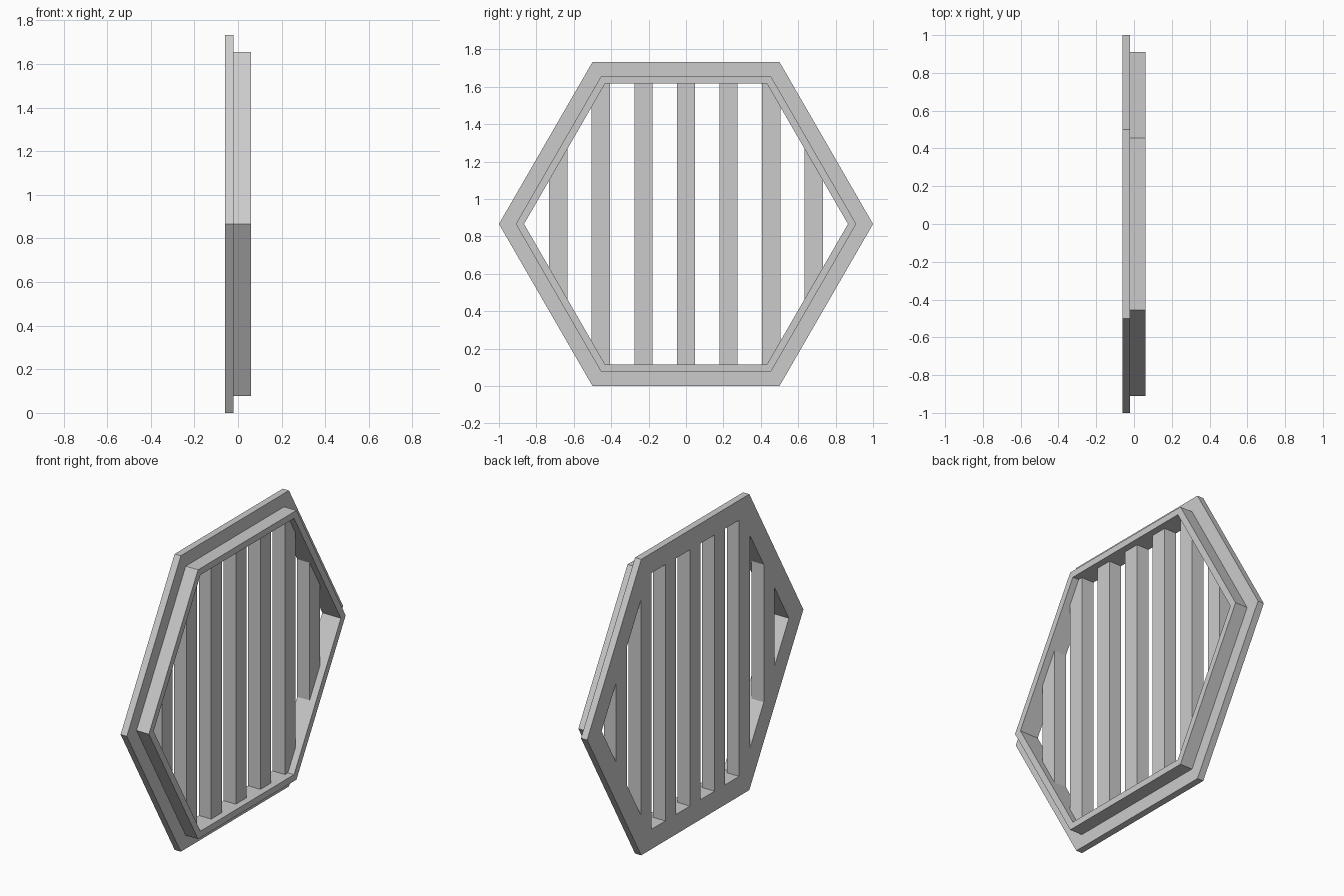
import bpy
import bmesh
from math import sin, cos, pi, sqrt

if "Cube" in bpy.data.objects:
    bpy.data.objects.remove(bpy.data.objects["Cube"], do_unlink=True)

OUTER, RIM, INNER = 1.0, 0.91, 0.866        # hexagon corner radii
BACK, STEP, FRONT = -0.06, -0.02, 0.06      # depths along x
BAR_FRONT = 0.02
MID = OUTER * sqrt(3) / 2                   # height of the centre

grey = bpy.data.materials.new("plain grey")
grey.use_nodes = True
colour = (0.6, 0.6, 0.6, 1)
grey.diffuse_color = colour
grey.node_tree.nodes["Principled BSDF"].inputs["Base Color"].default_value = colour


def finish(name, bm):
    bmesh.ops.recalc_face_normals(bm, faces=bm.faces)
    mesh = bpy.data.meshes.new(name)
    bm.to_mesh(mesh)
    bm.free()
    mesh.materials.append(grey)
    obj = bpy.data.objects.new(name, mesh)
    bpy.context.collection.objects.link(obj)


def hex_frame(name, profile):
    """Sweep a closed (radius, x) profile around a six-sided ring."""
    bm = bmesh.new()
    rings = [[bm.verts.new((x, r * cos(k * pi / 3), MID + r * sin(k * pi / 3)))
              for r, x in profile] for k in range(6)]
    n = len(profile)
    for k in range(6):
        a, b = rings[k], rings[(k + 1) % 6]
        for i in range(n):
            j = (i + 1) % n
            bm.faces.new((a[i], a[j], b[j], b[i]))
    finish(name, bm)


def bar(name, y0, y1):
    """Upright slat whose ends follow the inside of the hexagon."""
    corner = INNER / 2
    ys = sorted([y0, y1] + [c for c in (-corner, corner) if y0 < c < y1])
    half = [min(INNER * sqrt(3) / 2, (INNER - abs(y)) * sqrt(3)) for y in ys]
    outline = [(y, MID + h) for y, h in zip(ys, half)]
    outline += [(y, MID - h) for y, h in reversed(list(zip(ys, half)))]
    bm = bmesh.new()
    face = bm.faces.new([bm.verts.new((BACK, y, z)) for y, z in outline])
    result = bmesh.ops.extrude_face_region(bm, geom=[face], use_keep_orig=True)
    moved = [v for v in result["geom"] if isinstance(v, bmesh.types.BMVert)]
    bmesh.ops.translate(bm, verts=moved, vec=(BAR_FRONT - BACK, 0, 0))
    finish(name, bm)


# Stepped frame: wide flange at the back, narrow rim in front
hex_frame("frame", [(OUTER, BACK), (OUTER, STEP), (RIM, STEP),
                    (RIM, FRONT), (INNER, FRONT), (INNER, BACK)])

# Seven evenly spaced bars
for i in range(7):
    y = (i - 3) * 0.2275
    bar(f"bar_{i + 1}", y - 0.049, y + 0.049)
